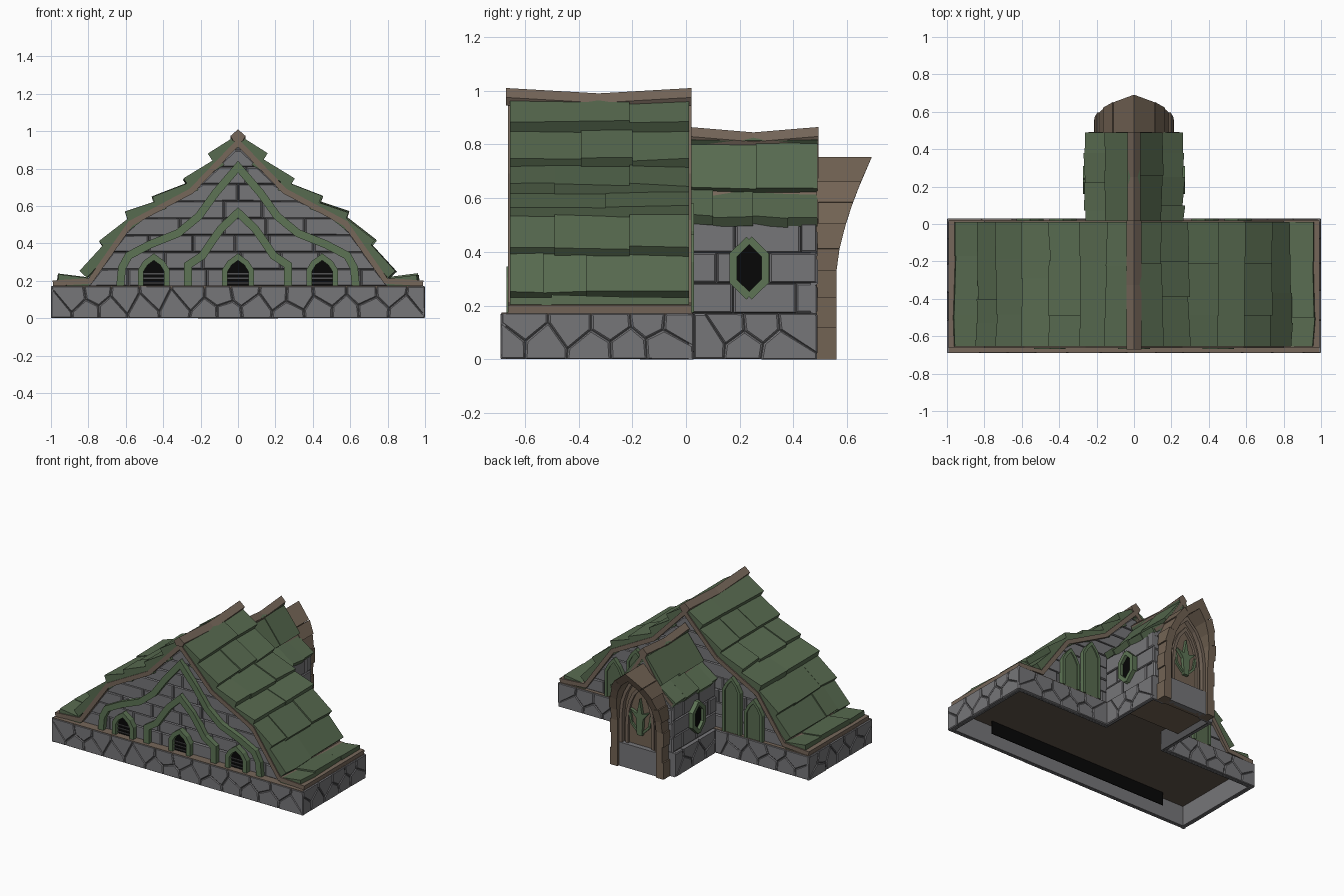
import bpy, bmesh, random
from mathutils import Vector

if "Cube" in bpy.data.objects:
    bpy.data.objects.remove(bpy.data.objects["Cube"])
random.seed(7)

def mat(name, r, g, b):
    m = bpy.data.materials.new(name)
    m.diffuse_color = (r, g, b, 1)
    m.use_nodes = True
    m.node_tree.nodes["Principled BSDF"].inputs["Base Color"].default_value = m.diffuse_color
    return m
STONE = mat("grey stone", .182, .18, .19)
MORTAR = mat("dark mortar", .085, .085, .088)
ROOF = mat("roof green", .097, .146, .08)
TRIM = mat("trim green", .11, .175, .09)
BROWN = mat("brown trim", .18, .135, .102)
WOOD = mat("brown wood", .17, .125, .088)
UNDER = mat("dark brown", .12, .09, .068)
BLACK = mat("black", .002, .002, .002)

# wall planes: u along the wall, v up, d outward distance
front = lambda u, v, d: (u, -d, v)
back = lambda u, v, d: (u, d, v)
right = lambda u, v, d: (d, u, v)
left = lambda u, v, d: (-d, u, v)

def loft(bm, loops):
    rings = [[bm.verts.new(p) for p in l] for l in loops]
    n = len(rings[0])
    for a, b in zip(rings, rings[1:]):
        for i in range(n):
            j = (i + 1) % n
            bm.faces.new((a[i], a[j], b[j], b[i]))
    bm.faces.new(rings[0])
    bm.faces.new(rings[-1])

def shrink(poly, g):
    c = sum((Vector(p) for p in poly), Vector((0, 0))) / len(poly)
    return [Vector(p) + (c - Vector(p)).normalized() * min(g, (c - Vector(p)).length * .5) for p in poly]

def solid(bm, poly, f, d0, d1, bev=0):
    loops = [(poly, d0), (poly, d1 - bev)]
    if bev:
        loops.append((shrink(poly, bev * 1.4), d1))
    loft(bm, [[f(p[0], p[1], d) for p in q] for q, d in loops])

def box(bm, x0, x1, y0, y1, z0, z1):
    solid(bm, [(x0, z0), (x1, z0), (x1, z1), (x0, z1)], back, y0, y1)

def finish(name, bm, m):
    bmesh.ops.recalc_face_normals(bm, faces=bm.faces)
    me = bpy.data.meshes.new(name)
    bm.to_mesh(me)
    bm.free()
    me.materials.append(m)
    bpy.context.collection.objects.link(bpy.data.objects.new(name, me))

def sides(path, w):
    """Mitred offsets of a path to both sides."""
    P = [Vector(p) for p in path]
    N = [Vector((-(b - a).y, (b - a).x)).normalized() for a, b in zip(P, P[1:])]
    A, B = [], []
    for i, p in enumerate(P):
        n0, n1 = N[max(i - 1, 0)], N[min(i, len(N) - 1)]
        o = (n0 + n1) / (1 + n0.dot(n1)) * w / 2
        A.append(p + o)
        B.append(p - o)
    return A, B

def ribbon(path, w):
    A, B = sides(path, w)
    return A + B[::-1]

def sym(pts):
    """Mirror a right-hand path that ends on the centre line."""
    return list(pts) + [(-x, z) for x, z in pts[-2::-1]]

def clip(poly, a, b):
    """Keep the part of poly nearer to a than b."""
    n, m, out = b - a, (a + b) / 2, []
    for p, q in zip(poly, poly[1:] + poly[:1]):
        dp, dq = (p - m).dot(n), (q - m).dot(n)
        if dp <= 0:
            out.append(p)
        if dp * dq < 0:
            out.append(p + (q - p) * (dp / (dp - dq)))
    return out

def cobbles(bm, u0, u1, f, d1):
    n = max(2, round((u1 - u0) / .15))
    s = (u1 - u0) / n
    seeds = [Vector((u0 + (i + .25 + .5 * k + random.uniform(-.2, .2)) * s,
                     .045 + .085 * k + random.uniform(-.02, .02))) for i in range(n) for k in (0, 1)]
    for a in seeds:
        poly = [Vector(p) for p in ((u0, 0), (u1, 0), (u1, .172), (u0, .172))]
        for b in seeds:
            if b is not a:
                poly = clip(poly, a, b)
        if len(poly) > 2:
            solid(bm, shrink(poly, .002), f, d1 - .02, d1, .005)

def width_at(prof, z):
    for (x0, z0), (x1, z1) in zip(prof, prof[1:]):
        if z <= z1:
            return x0 + (x1 - x0) * (z - z0) / (z1 - z0)
    return 0

def bricks(bm, f, d1, z0, z1, lo, hi, rows, length=.21):
    """Brick rows; lo and hi give the wall's ends at a height."""
    h, g = (z1 - z0) / rows, .0015
    for r in range(rows):
        a, b = z0 + r * h, z0 + (r + 1) * h
        cuts, x = [], lo(a) + length * (.5 if r % 2 else 1)
        while x < hi(b) - .05:
            if x > lo(b) + .05:
                cuts.append(x + random.uniform(-.03, .03))
            x += length
        bot, top = [lo(a)] + cuts + [hi(a)], [lo(b)] + cuts + [hi(b)]
        for i in range(len(bot) - 1):
            q = [(bot[i] + g, a + g), (bot[i + 1] - g, a + g), (top[i + 1] - g, b - g), (top[i] + g, b - g)]
            solid(bm, q, f, d1 - .025, d1 + random.uniform(-.004, .004), .006)

def shingles(name, rows, th, y0, y1, seams):
    bm = bmesh.new()
    for s in (1, -1):
        for (p0, p1), cuts in zip(rows, seams):
            ys = [y0] + [c + random.uniform(-.03, .03) * (s < 0) for c in cuts] + [y1]
            for a, b in zip(ys, ys[1:]):
                A, B = Vector(p0), Vector(p1)
                t = (B - A).normalized()
                n = Vector((-t.y, t.x))
                loops = []
                for y in (a, b):     # each end tilts a little
                    lift = n * random.uniform(-.007, .007)
                    E = B + t * random.uniform(-.014, .004)
                    loops.append([(s * p.x, y, p.y) for p in (A + lift, E + lift, E + lift - n * th, A - n * th)])
                loft(bm, loops)
    finish(name, bm, ROOF)

def ridge(name, y0, y1, z, w):
    bm = bmesh.new()
    sec = [(0, 0), (w, -.035), (w * .6, -.065), (-w * .6, -.065), (-w, -.035)]
    loft(bm, [[(x, y, z + v - sag) for x, v in sec] for y, sag in ((y0, 0), ((y0 + y1) / 2, .02), (y1, 0))])
    finish(name, bm, BROWN)

# ---- stone base, hollow underneath ----
bm = bmesh.new()
box(bm, -.993, .993, -.684, -.665, .002, .165)
for s in (1, -1):
    box(bm, *sorted((s * .975, s * .993)), -.684, .024, .002, .165)
    box(bm, *sorted((s * .23, s * .993)), .005, .024, .002, .165)
    box(bm, *sorted((s * .23, s * .251)), .01, .485, .002, .17)
finish("base_core", bm, MORTAR)
bm = bmesh.new()
cobbles(bm, -1, 1, front, .69)
for f in (right, left):
    cobbles(bm, -.69, .03, f, 1)
    cobbles(bm, .03, .49, f, .258)
cobbles(bm, .25, 1, back, .03)
cobbles(bm, -1, -.25, back, .03)
for s in (1, -1):     # plain stone inner faces and annex end
    box(bm, *sorted((s * .965, s * .976)), -.67, .01, .001, .165)
    box(bm, *sorted((s * .23, s * .97)), -.003, .008, .001, .165)
    box(bm, *sorted((s * .15, s * .25)), .47, .488, .001, .172)
box(bm, -.97, .97, -.668, -.657, .001, .165)
finish("base_cobbles", bm, STONE)
bm = bmesh.new()
box(bm, -.99, .99, -.686, .024, .16, .174)
finish("base_ledge", bm, BROWN)
bm = bmesh.new()
box(bm, -.965, .965, -.657, -.003, .145, .16)
box(bm, -.23, .23, -.003, .2, .145, .16)
finish("floor_underside", bm, UNDER)
bm = bmesh.new()
box(bm, -.228, .228, .17, .485, .05, .165)
finish("doorway_floor", bm, WOOD)
bm = bmesh.new()
box(bm, -.75, .7, -.605, -.6, .05, .145)
finish("window_backing", bm, BLACK)

# ---- walls ----
MAIN = [(.80, .17), (.56, .515), (.235, .675), (0, .92)]
ANNEX = [(.238, .17), (.238, .50), (.13, .61), (0, .8)]
bm = bmesh.new()
solid(bm, sym(MAIN), back, -.615, -.015)
solid(bm, [(x * .95, z) for x, z in sym(ANNEX)], back, -.02, .475)
finish("wall_core", bm, MORTAR)
bm = bmesh.new()
hw, ha = (lambda z: width_at(MAIN, z)), (lambda z: width_at(ANNEX, z))
for f, d in ((front, .63), (back, 0)):
    bricks(bm, f, d, .172, .90, lambda z: -hw(z), hw, 8)
bricks(bm, back, .488, .172, .79, lambda z: -ha(z), ha, 6, .17)
for f in (right, left):
    bricks(bm, f, .24, .172, .51, lambda z: .0, lambda z: .488, 3, .2)
finish("wall_bricks", bm, STONE)

# ---- roofs ----
bm = bmesh.new()
solid(bm, ribbon(sym([(.99, .187), (.79, .2), (.575, .507), (.25, .68), (0, .94)]), .03), back, -.662, .02)
solid(bm, ribbon(sym([(.235, .515), (.135, .6), (0, .81)]), .022), back, .01, .493)
finish("roof_deck", bm, BROWN)
shingles("main_shingles",
         [((0, .975), (.155, .877)), ((.10, .865), (.30, .743)), ((.23, .735), (.458, .647)), ((.40, .635), (.603, .567)),
          ((.53, .575), (.743, .41)), ((.68, .43), (.845, .25)), ((.79, .214), (.965, .236))],
         .053, -.655, .012,
         [(-.21,), (-.39, -.2), (-.49, -.21), (-.3,), (-.49, -.21), (-.53, -.37), (-.5, -.2)])
shingles("annex_shingles", [((0, .84), (.157, .635)), ((.11, .64), (.268, .53))], .042, .012, .49,
         [(.26,), (.1, .25, .38)])
ridge("main_ridge", -.67, .02, 1.01, .04)
ridge("annex_ridge", .01, .493, .865, .034)

# ---- front gable: arched bands and small windows ----
bm = bmesh.new()
for pts in ([(.63, .17), (.62, .27), (.585, .335), (.47, .395), (.32, .455), (.21, .545), (.12, .67), (0, .81)],
            [(.267, .17), (.267, .285), (.19, .335), (.14, .41), (.09, .48), (0, .565)]):
    solid(bm, ribbon(sym(pts), .042), front, .61, .662)
WIN = [(.07, .17), (.07, .255), (.045, .295), (0, .328)]
for cx in (-.45, 0, .45):
    solid(bm, [(p[0] + cx, p[1]) for p in ribbon(sym(WIN), .03)], front, .61, .668)
finish("gable_bands", bm, TRIM)
bm, bars = bmesh.new(), bmesh.new()
for cx in (-.45, 0, .45):
    solid(bm, [(x + cx, z) for x, z in sym(WIN)], front, .61, .638)
    for z in (.185, .21, .235):
        box(bars, cx - .06, cx + .06, -.646, -.63, z, z + .007)
finish("gable_window_holes", bm, BLACK)
finish("gable_window_bars", bars, MORTAR)

# ---- back lancet windows ----
bm, pane = bmesh.new(), bmesh.new()
for s in (1, -1):
    for cx, h in ((.38, .565), (.555, .45)):
        L = sym([(.062, .175), (.062, h - .09), (.035, h - .04), (0, h)])
        solid(bm, [(p[0] + s * cx, p[1]) for p in ribbon(L, .02)], back, -.01, .03)
        solid(pane, [(x + s * cx, z) for x, z in L], back, -.01, .022)
finish("lancet_frames", bm, TRIM)
finish("lancet_panels", pane, ROOF)

# ---- annex side windows ----
bm, hole = bmesh.new(), bmesh.new()
HALF = [(0, .107), (.06, .048), (.06, -.048), (0, -.107)]
for f in (right, left):
    for s in (1, -1):
        solid(bm, [(.235 + s * p[0], .34 + p[1]) for p in ribbon(HALF, .028)], f, .22, .272)
    solid(hole, [(.235 + x, .34 + z) for x, z in HALF + [(-x, z) for x, z in HALF[2:0:-1]]], f, .22, .25)
finish("side_window_frames", bm, TRIM)
finish("side_window_holes", hole, BLACK)

# ---- porch: flaring arch of blocks, door and ornament ----
ARCH = [(.178, 0), (.178, .12), (.178, .23), (.178, .33), (.176, .41), (.163, .5), (.135, .575), (.09, .645), (0, .72)]
inner, outer = sides(sym(ARCH), .05)
if outer[0].x < inner[0].x:
    inner, outer = outer, inner
reach = lambda z: .56 + .13 * (max(0, z - .33) / .42) ** 1.5
bm = bmesh.new()
for i in range(len(inner) - 1):
    k = 1 if min(i, 15 - i) % 2 else 1.05     # every other block is wider
    q = [inner[i], inner[i + 1]] + [Vector((p.x * k, p.y)) for p in (outer[i + 1], outer[i])]
    loft(bm, [[(p.x, .485, p.y) for p in q], [(p.x, reach(p.y), p.y) for p in q]])
finish("porch_arch", bm, WOOD)
bm = bmesh.new()
for k, d in ((.8, .54), (.58, .525)):
    solid(bm, ribbon(sym([(x * k, z * (.55 + .47 * k)) for x, z in ARCH]), .022), back, .485, d)
finish("door_trim", bm, BROWN)
bm = bmesh.new()
solid(bm, sym(ARCH), back, .484, .508)
finish("door_panel", bm, WOOD)
bm = bmesh.new()
box(bm, -.152, .152, .485, .545, 0, .17)
finish("door_step", bm, STONE)
bm = bmesh.new()
STAR = [(0, .13), (.02, .025), (.075, .045), (.028, -.01), (.02, -.13)]
solid(bm, [(x, .38 + z) for x, z in STAR + [(-x, z) for x, z in STAR[:0:-1]]], back, .5, .53)
for s in (1, -1):
    solid(bm, ribbon([(s * .02, .27), (s * .07, .32), (s * .085, .4)], .016), back, .5, .522)
finish("door_ornament", bm, TRIM)
